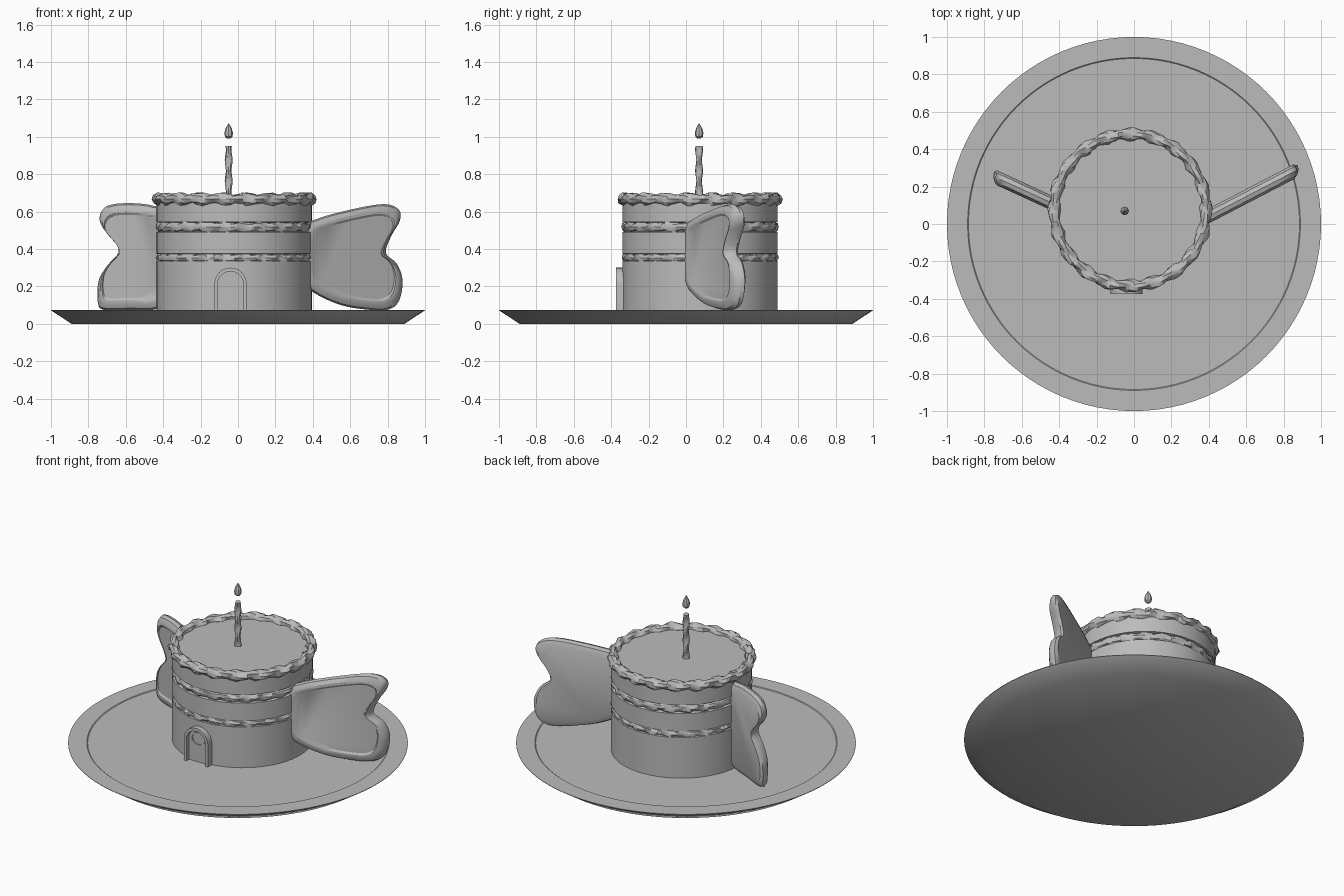
import bpy, bmesh, math, random
from math import sin, cos, pi, tau
from mathutils import Vector

random.seed(4)
if "Cube" in bpy.data.objects:
    bpy.data.objects.remove(bpy.data.objects["Cube"])

CX, CY = -0.02, 0.075      # cake centre
DOOR_X = -0.04

grey = bpy.data.materials.new("plain grey")
grey.use_nodes = True
grey.diffuse_color = (0.5, 0.5, 0.5, 1)
grey.node_tree.nodes["Principled BSDF"].inputs["Base Color"].default_value = (0.5, 0.5, 0.5, 1)


def skin(name, rings, closed=False, angle=35):
    """Join successive rings of points; cap the ends unless the rings close on themselves."""
    bm = bmesh.new()
    rows = [[bm.verts.new(p) for p in ring] for ring in rings]
    n = len(rows[0])
    for i in range(len(rows) if closed else len(rows) - 1):
        a, b = rows[i], rows[(i + 1) % len(rows)]
        for j in range(n):
            k = (j + 1) % n
            bm.faces.new((a[j], a[k], b[k], b[j]))
    if not closed:
        bm.faces.new(rows[0][::-1])
        bm.faces.new(rows[-1])
    bmesh.ops.recalc_face_normals(bm, faces=bm.faces)
    mesh = bpy.data.meshes.new(name)
    bm.to_mesh(mesh)
    bm.free()
    mesh.materials.append(grey)
    obj = bpy.data.objects.new(name, mesh)
    bpy.context.collection.objects.link(obj)
    bpy.ops.object.select_all(action='DESELECT')
    obj.select_set(True)
    bpy.context.view_layer.objects.active = obj
    bpy.ops.object.shade_smooth_by_angle(angle=math.radians(angle))
    return obj


def lathe(name, profile, x, y, n):
    """Spin a (radius, z) profile about a vertical axis."""
    return skin(name, [[(x + r * cos(tau * j / n), y + r * sin(tau * j / n), z)
                        for j in range(n)] for r, z in profile])


def rope(name, radius, z, wide, tall, twists, jitter):
    """Twisted two-strand icing rope laid in a ring round the cake."""
    count, sides = 120, 10
    rings = []
    for i in range(count):
        a = tau * i / count
        ring = []
        for j in range(sides):
            t = tau * j / sides
            lobe = 0.8 + 0.2 * cos(2 * t - twists * a) + random.uniform(-jitter, jitter)
            r = radius + wide * lobe * cos(t)
            ring.append((CX + r * cos(a), CY + r * sin(a), z + tall * lobe * sin(t)))
        rings.append(ring)
    return skin(name, rings, closed=True, angle=25)


def smooth_outline(points, steps=4):
    """Catmull-Rom curve through a closed outline."""
    pts, out = [Vector(p) for p in points], []
    for i in range(len(pts)):
        a, b, c, d = (pts[(i + k) % len(pts)] for k in (-1, 0, 1, 2))
        for s in range(steps):
            t = s / steps
            out.append(0.5 * (2 * b + (c - a) * t + (2 * a - 5 * b + 4 * c - d) * t * t
                              + (3 * b - a - 3 * c + d) * t ** 3))
    return out


def wing(name, outline, y_at_origin, slope):
    """Butterfly wing: padded slab with a shallow dished front."""
    pts = smooth_outline(outline)
    mid = sum(pts, Vector((0, 0))) / len(pts)
    layers = [(0.86, 0.04), (0.97, 0.025), (1, 0), (0.97, -0.025),
              (0.88, -0.04), (0.82, -0.04), (0.78, -0.032)]
    rings = []
    for scale, depth in layers:
        ring = [mid + (p - mid) * scale for p in pts]
        rings.append([(p.x, y_at_origin + slope * p.x + depth, p.y) for p in ring])
    return skin(name, rings, angle=30)


# Plate with sloping underside and slightly sunken middle
lathe("plate", [(0.89, 0), (1, 0.072), (1, 0.075), (0.89, 0.075), (0.885, 0.071)], 0, 0, 96)

# Cake layers with two filling grooves
R, G = 0.415, 0.395
lathe("cake", [(R, 0.06), (R, 0.335), (G, 0.34), (G, 0.37), (R, 0.375), (R, 0.49),
               (G, 0.495), (G, 0.54), (R, 0.545), (R, 0.665)], CX, CY, 64)

# Icing ropes
rope("top_icing", 0.406, 0.666, 0.036, 0.036, 20, 0.1)
rope("upper_filling", 0.398, 0.518, 0.021, 0.032, 24, 0.14)
rope("lower_filling", 0.398, 0.353, 0.021, 0.028, 24, 0.14)

# Candle with a spiral ridge
candle = []
for i in range(25):
    ring = []
    for j in range(12):
        t = tau * j / 12
        r = 0.018 + 0.003 * cos(2 * t - i * 0.7)
        ring.append((-0.05 + r * cos(t), 0.07 + r * sin(t), 0.65 + 0.3 * i / 24))
    candle.append(ring)
skin("candle", candle, angle=25)

# Flame
lathe("flame", [(0.009, 0.99), (0.02, 1.0), (0.023, 1.02), (0.017, 1.043),
                (0.007, 1.062), (0.001, 1.072)], -0.05, 0.07, 8)

# Door frame: square section swept along an arch
path = [(-1, 0.065)] + [(-cos(pi * i / 12), 0.215 + 0.075 * sin(pi * i / 12))
                        for i in range(13)] + [(1, 0.065)]
frame = []
for u, z in path:
    lift = max(0, z - 0.215) / 0.075
    inner, outer = (DOOR_X + 0.068 * u, z - 0.01 * lift), (DOOR_X + 0.086 * u, z + 0.01 * lift)
    frame.append([(p[0], y, p[1]) for p, y in
                  ((inner, -0.31), (inner, -0.375), (outer, -0.375), (outer, -0.31))])
skin("door_frame", frame)

# Door panel
skin("door", [[(DOOR_X + 0.075 * u, y, z) for u, z in path] for y in (-0.348, -0.31)])

# Oval door window ring
ring = []
for i in range(24):
    a = tau * i / 24
    ring.append([(DOOR_X + s * 0.05 * cos(a), y, 0.222 + s * 0.042 * sin(a))
                 for s, y in ((1, -0.345), (1, -0.354), (0.85, -0.354), (0.85, -0.345))])
skin("door_window", ring, closed=True)

# Wings
wing("left_wing", [(0.34, 0.5), (0.42, 0.56), (0.6, 0.61), (0.78, 0.64), (0.86, 0.61),
                   (0.865, 0.55), (0.82, 0.47), (0.79, 0.38), (0.85, 0.32), (0.88, 0.23),
                   (0.86, 0.12), (0.8, 0.075), (0.7, 0.075), (0.55, 0.1), (0.4, 0.17),
                   (0.34, 0.25)], -0.165, 0.52)
wing("right_wing", [(-0.38, 0.58), (-0.45, 0.63), (-0.58, 0.645), (-0.7, 0.63), (-0.74, 0.57),
                    (-0.72, 0.51), (-0.66, 0.44), (-0.64, 0.38), (-0.7, 0.31), (-0.745, 0.23),
                    (-0.75, 0.12), (-0.72, 0.075), (-0.58, 0.075), (-0.43, 0.08),
                    (-0.38, 0.15)], -0.09, -0.46)
